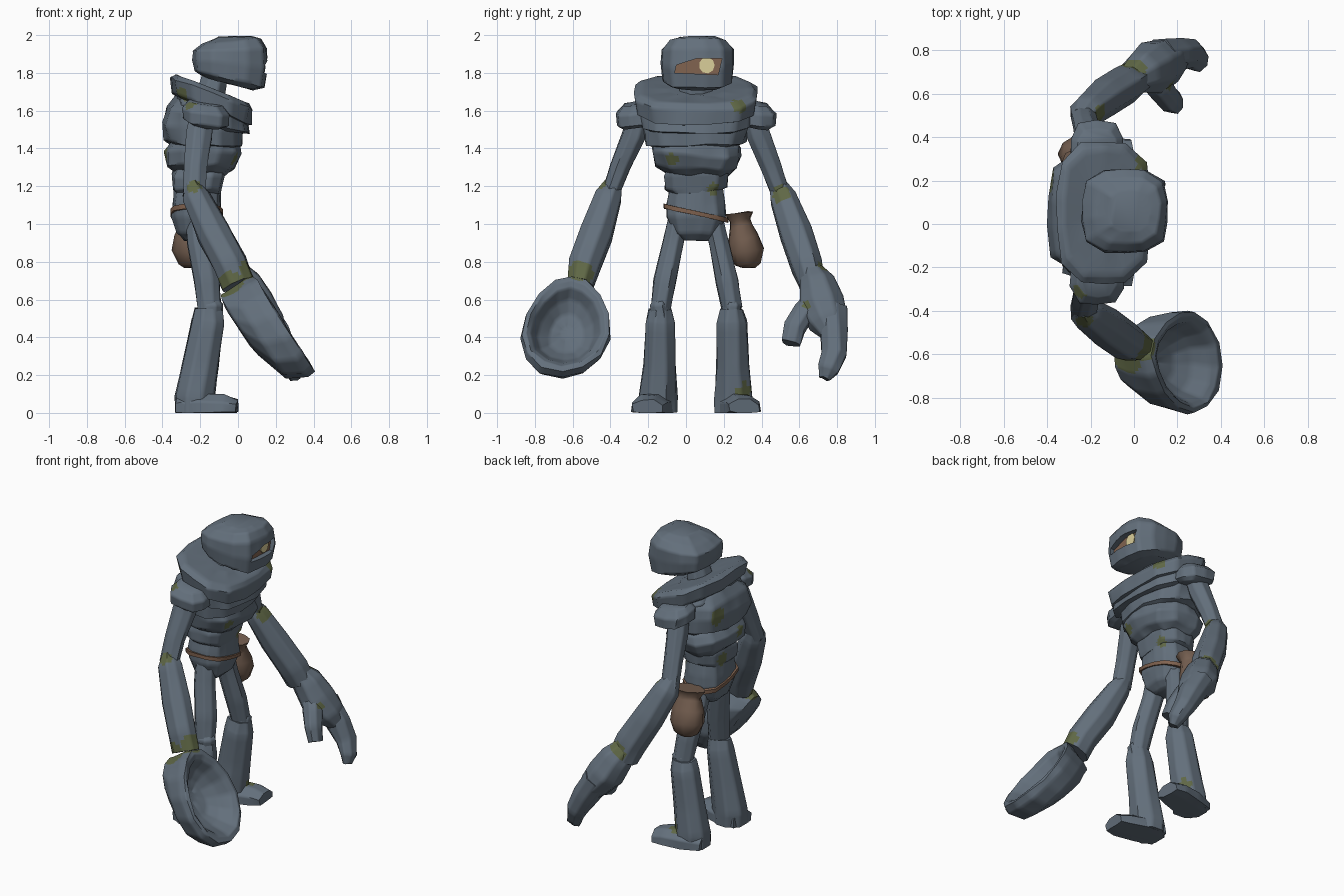
import bpy, bmesh, math, random
from mathutils import Vector

random.seed(4)
cube = bpy.data.objects.get("Cube")
if cube:
    bpy.data.objects.remove(cube, do_unlink=True)


def material(name, rgb):
    m = bpy.data.materials.new(name)
    m.use_nodes = True
    m.diffuse_color = (*rgb, 1)
    m.node_tree.nodes["Principled BSDF"].inputs["Base Color"].default_value = (*rgb, 1)
    return m


stone = material("slate stone", (.125, .16, .2))
moss = material("dark moss", (.115, .137, .06))
leather = material("brown leather", (.175, .113, .08))
strap_tan = material("tan strap", (.22, .125, .08))
glow = material("pale yellow eye", (.7, .62, .32))

MIDDLE = .053  # the body's plane of symmetry in y
# Moss patches: x, y, z, radius
MOSS = [(.05, .29, 1.64, .05), (-.01, -.08, 1.34, .035), (-.08, .15, 1.18, .04),
        (-.18, .51, 1.15, .05), (0, .69, .73, .07), (.14, .65, .56, .04),
        (-.04, -.62, .67, .08), (.04, -.56, .74, .07), (-.15, .3, .11, .05),
        (-.3, -.2, 1.68, .045), (-.25, -.31, 1.63, .035), (-.39, -.03, 1.37, .04),
        (-.23, -.44, 1.19, .04), (-.38, .2, 1.55, .055), (-.33, .1, 1.22, .045)]


def skin(name, rings, mat=stone, rough=.005):
    """Join rings of points into a closed, slightly rough solid."""
    bm = bmesh.new()
    loops = [[bm.verts.new(p) for p in ring] for ring in rings]
    n = len(loops[0])
    for low, high in zip(loops, loops[1:]):
        for i in range(n):
            j = (i + 1) % n
            bm.faces.new((low[i], low[j], high[j], high[i]))
    bm.faces.new(loops[0][::-1])
    bm.faces.new(loops[-1])
    for v in bm.verts:
        v.co += Vector([random.uniform(-rough, rough) for _ in range(3)])
        v.co.z = max(v.co.z, 0)
    bmesh.ops.recalc_face_normals(bm, faces=bm.faces)
    if mat == stone:
        bmesh.ops.subdivide_edges(bm, edges=bm.edges, cuts=4, use_grid_fill=True)
        for f in bm.faces:
            c = f.calc_center_median()
            if len(f.verts) < 5 and any((c - Vector(s[:3])).length < s[3] for s in MOSS):
                f.material_index = 1
    mesh = bpy.data.meshes.new(name)
    bm.to_mesh(mesh)
    bm.free()
    mesh.materials.append(mat)
    if mat == stone:
        mesh.materials.append(moss)
    ob = bpy.data.objects.new(name, mesh)
    bpy.context.collection.objects.link(ob)
    return ob


def layers(name, rows, y=MIDDLE, sx=0, sy=0, n=14, power=3.2, **kw):
    """Stack rounded-square outlines; a row is x, z, x radius, y radius, sx and
    sy are the slopes of the stack."""
    rings = []
    for x, z, rx, ry, *slope in rows:
        ring = []
        for i in range(n):
            a = math.tau * (i + .5) / n
            c, s = math.cos(a), math.sin(a)
            k = (abs(c) ** power + abs(s) ** power) ** (-1 / power)
            dx, dy = rx * k * c, ry * k * s
            tilt = slope[0] if slope else sx
            ring.append(Vector((x + dx, y + dy, z + tilt * dx + sy * dy)))
        rings.append(ring)
    return skin(name, rings, **kw)


def limb(name, path, n=8, **kw):
    """Tube along a path; a row is x, y, z, sideways radius, depth radius."""
    pts = [Vector(p[:3]) for p in path]
    swell = 1 / math.cos(math.pi / n)  # keeps the flats near the given radius
    rings = []
    for i, p in enumerate(path):
        d = (pts[min(i + 1, len(pts) - 1)] - pts[max(i - 1, 0)]).normalized()
        u = Vector((0, 1, 0))
        u = (u - d * u.dot(d)).normalized() * p[3] * swell
        v = d.cross(u).normalized() * p[4] * swell
        angles = [math.tau * (k + .5) / n for k in range(n)]
        rings.append([pts[i] + u * math.cos(a) + v * math.sin(a) for a in angles])
    return skin(name, rings, **kw)


def sided(side, path):
    """Place a path given as offsets from the middle on one side."""
    return [(x, MIDDLE + side * y, z, a, b) for x, y, z, a, b in path]


def plate(name, outline, back, front, mat):
    """Extrude a y, z outline along x."""
    return skin(name, [[(x, y, z) for y, z in outline] for x in (back, front)], mat, 0)


# Head with a sunken, tapering eye slot
head = layers("head", [(-.05, 1.742, .13, .14, -.26), (-.045, 1.768, .185, .185, -.24),
                       (-.04, 1.85, .2, .195, -.1), (-.045, 1.925, .195, .19, .05),
                       (-.035, 1.968, .155, .15, .1), (-.02, 1.992, .09, .09, .03)],
              y=.06, power=3.5, rough=.004)
SLOT = [(-.06, 1.8), (.17, 1.79), (.19, 1.875), (.06, 1.877), (-.05, 1.842)]
cutter = plate("slot_cutter", SLOT, .112, .3, strap_tan)
cut = head.modifiers.new("slot", "BOOLEAN")
cut.operation = "DIFFERENCE"
cut.object = cutter
bpy.context.view_layer.objects.active = head
bpy.ops.object.modifier_apply(modifier=cut.name)
bpy.data.objects.remove(cutter, do_unlink=True)
plate("eye_slot", SLOT, .108, .116, strap_tan)
plate("eye", [(.11 + .042 * math.cos(k * math.tau / 9), 1.84 + .043 * math.sin(k * math.tau / 9))
              for k in range(9)], .115, .123, glow)

# Neck, collar and the stacked slabs of the torso
limb("neck", [(-.16, MIDDLE, 1.62, .1, .08), (-.12, MIDDLE, 1.8, .08, .065)])
layers("collar", [(-.14, 1.595, .17, .27), (-.14, 1.612, .21, .315), (-.138, 1.69, .218, .328),
                  (-.135, 1.717, .195, .3), (-.13, 1.712, .09, .14)], sx=-.4, rough=.006)
layers("lower_collar", [(-.12, 1.51, .15, .25), (-.13, 1.53, .185, .29), (-.14, 1.6, .19, .3),
                        (-.15, 1.64, .17, .27)], sx=-.25, rough=.008)
layers("chest", [(-.18, 1.41, .15, .22), (-.185, 1.43, .2, .26), (-.19, 1.52, .21, .28),
                 (-.2, 1.6, .18, .27), (-.2, 1.67, .13, .2)], sx=-.06, sy=.04, rough=.012)
layers("ribs", [(-.2, 1.27, .13, .17), (-.2, 1.3, .18, .21), (-.19, 1.37, .2, .24),
                (-.18, 1.42, .18, .24), (-.18, 1.46, .15, .2)], sx=-.04, sy=-.06, rough=.012)
layers("waist", [(-.215, 1.17, .12, .14), (-.215, 1.19, .135, .165), (-.21, 1.26, .145, .17),
                 (-.2, 1.32, .13, .15)], sy=.06, rough=.008)
layers("pelvis", [(-.22, .915, .06, .08), (-.22, .95, .1, .12), (-.22, 1.04, .13, .155),
                  (-.22, 1.11, .125, .155), (-.215, 1.21, .12, .14)], rough=.006)

# Hip strap and pouch
layers("hip_strap", [(-.22, 1.045, .138, .172), (-.22, 1.07, .14, .172)], sy=-.22,
       mat=strap_tan, rough=.002)
pouch = limb("pouch", [(-.235, .325, .77, .04, .045), (-.235, .325, .785, .07, .075),
                       (-.235, .32, .86, .095, .108), (-.23, .305, .93, .08, .1),
                       (-.225, .29, .995, .058, .078), (-.225, .285, 1.02, .053, .075),
                       (-.225, .28, 1.06, .072, .105)], n=10, mat=leather)

# Shoulders, arms and legs on both sides
for side, label in ((1, "left"), (-1, "right")):
    layers(label + "_shoulder_pad", [(-.17, 1.52, .09, .08), (-.17, 1.54, .12, .115),
                                     (-.17, 1.6, .125, .12), (-.17, 1.64, .09, .08)],
           y=MIDDLE + side * .305, sy=-.15 * side, sx=-.15, n=10)
    limb(label + "_upper_arm", sided(side, [
        (-.19, .29, 1.6, .06, .06), (-.205, .33, 1.47, .06, .066), (-.225, .4, 1.3, .052, .058),
        (-.235, .455, 1.15, .048, .058)]))
    limb(label + "_forearm", sided(side, [
        (-.245, .435, 1.21, .045, .045), (-.22, .462, 1.14, .068, .072),
        (-.13, .53, .95, .086, .086), (-.04, .59, .78, .08, .09), (0, .615, .68, .07, .085)]))
    limb(label + "_thigh", sided(side, [
        (-.215, .09, 1.03, .055, .066), (-.2, .12, .9, .055, .067), (-.165, .165, .7, .057, .067),
        (-.15, .19, .55, .052, .06)]))
    limb(label + "_knee", sided(side, [
        (-.16, .19, .5, .04, .05), (-.145, .19, .52, .048, .06), (-.14, .195, .57, .046, .058),
        (-.15, .19, .6, .03, .04)]))
    limb(label + "_shin", sided(side, [
        (-.155, .19, .55, .058, .07), (-.16, .19, .48, .078, .085), (-.2, .195, .25, .085, .095),
        (-.23, .2, .08, .1, .103), (-.23, .2, 0, .1, .1)]))
    # The underside is clamped to the ground, which leaves a flat sole
    limb(label + "_foot", sided(side, [
        (-.32, .2, .03, .08, .06), (-.2, .22, .03, .1, .075), (-.07, .25, .03, .092, .065),
        (-.005, .255, .025, .08, .045)]))

# Right hand: a deep scoop, narrower toward the wrist
centre = Vector((.247, -.633, .475))
along = Vector((.535, -.08, -.845)).normalized()
across = Vector((0, 1, 0))
facing = Vector((.845, 0, .535))
scoop = []
for depth, size, shift in ((-.22, .4, -.12), (-.21, .6, -.12), (-.15, .9, -.03), (-.05, 1, 0),
                           (-.005, .97, 0), (0, .88, 0), (-.02, .77, 0), (-.09, .62, -.01),
                           (-.14, .4, -.02), (-.16, .12, -.04)):
    ring = []
    for i in range(14):
        a = math.tau * i / 14
        c, s = math.cos(a), math.sin(a)
        ring.append(centre + facing * depth + along * (shift + .31 * size * c)
                    + across * .235 * size * s * (1 + .15 * c))
    scoop.append(ring)
skin("right_scoop_hand", scoop, rough=.006)

# Left hand: broad palm, hooked finger slab and thumb
limb("left_palm", [(-.02, .66, .75, .06, .07), (.03, .695, .68, .09, .095),
                   (.09, .72, .57, .12, .105), (.16, .755, .48, .098, .085),
                   (.2, .775, .42, .06, .055)])
limb("left_fingers", [(.12, .765, .54, .085, .08), (.2, .785, .42, .07, .075),
                      (.26, .785, .31, .065, .06), (.295, .755, .23, .055, .045),
                      (.305, .735, .18, .03, .025)])
limb("left_thumb", [(.06, .69, .61, .05, .06), (.12, .625, .53, .058, .06),
                    (.16, .575, .45, .056, .052), (.19, .556, .37, .048, .038)])

# Smooth shading that keeps the hard stone edges
bpy.ops.object.select_all(action="DESELECT")
for ob in bpy.context.scene.objects:
    if ob.type == "MESH":
        ob.select_set(True)
bpy.context.view_layer.objects.active = pouch
bpy.ops.object.shade_smooth_by_angle(angle=math.radians(55))
